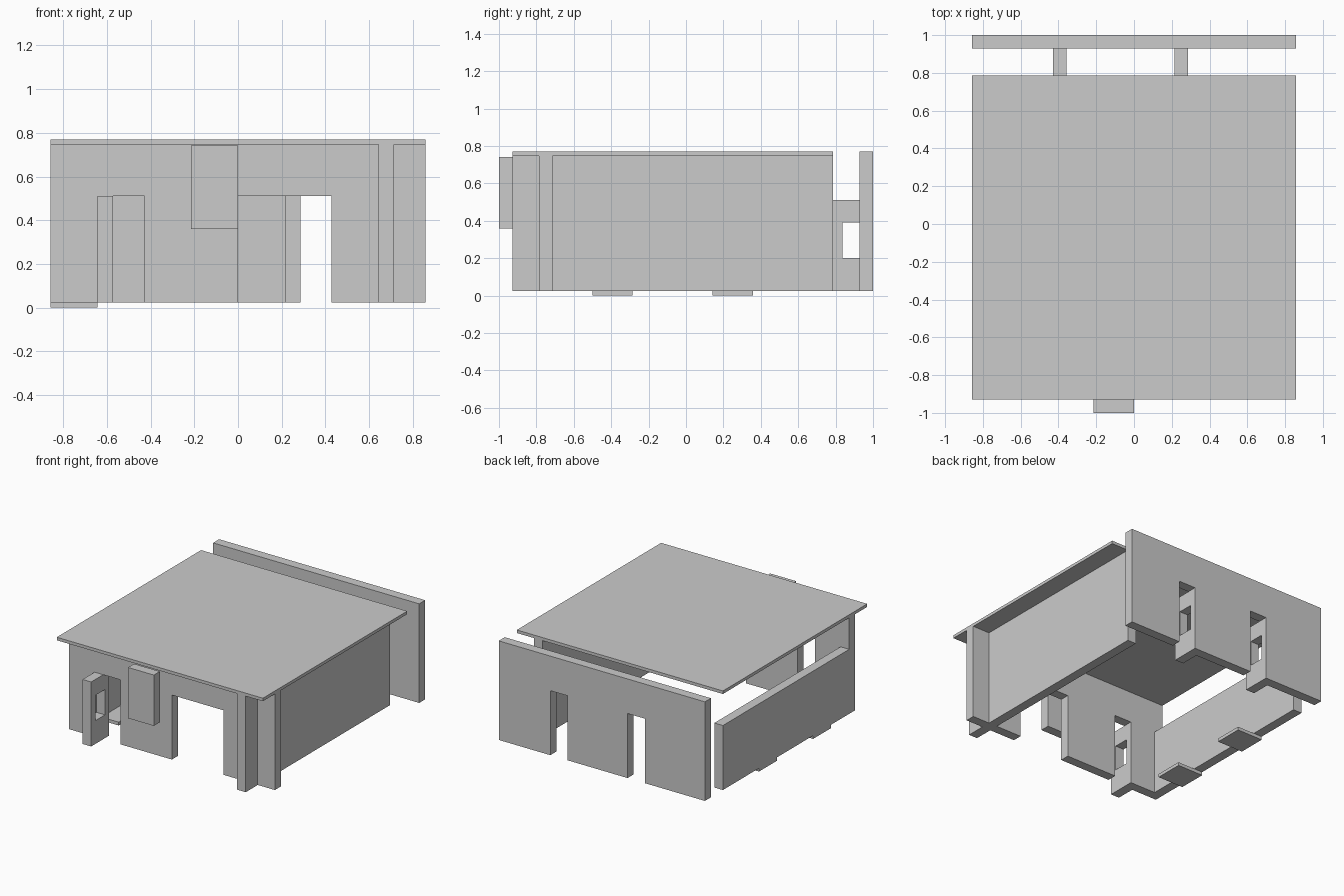
import bpy, bmesh
from mathutils import Vector

if "Cube" in bpy.data.objects:
    bpy.data.objects.remove(bpy.data.objects["Cube"])

U = 1 / 14                      # plan module
BASE, DOOR, CEIL, TOP = 0.025, 0.51, 0.747, 0.77


def extrude_faces(name, verts, faces, offset):
    """Flat faces pushed along offset into a closed solid."""
    me = bpy.data.meshes.new(name)
    bm = bmesh.new()
    vs = [bm.verts.new(v) for v in verts]
    fs = [bm.faces.new([vs[i] for i in f]) for f in faces]
    ext = bmesh.ops.extrude_face_region(bm, geom=fs, use_keep_orig=True)
    moved = [g for g in ext["geom"] if isinstance(g, bmesh.types.BMVert)]
    bmesh.ops.translate(bm, verts=moved, vec=Vector(offset))
    bmesh.ops.recalc_face_normals(bm, faces=bm.faces)
    bm.to_mesh(me)
    bm.free()
    ob = bpy.data.objects.new(name, me)
    bpy.context.collection.objects.link(ob)
    return ob


def box(name, x, y, z):
    verts = [(x[0], y[0], z[0]), (x[1], y[0], z[0]), (x[1], y[1], z[0]), (x[0], y[1], z[0])]
    return extrude_faces(name, verts, [(0, 1, 2, 3)], (0, 0, z[1] - z[0]))


def wall_with_doors(name, y, top, doors):
    """Wall along x with openings cut up from its bottom edge."""
    pts = [(-12 * U, BASE)]
    for a, b in doors:
        pts += [(a, BASE), (a, DOOR), (b, DOOR), (b, BASE)]
    pts += [(12 * U, BASE), (12 * U, top), (-12 * U, top)]
    verts = [(x, y, z) for x, z in pts]
    return extrude_faces(name, verts, [range(len(verts))], (0, U, 0))


def door_leaf(name, x, y):
    """Open door leaf with a window."""
    def ring(y0, y1, z0, z1):
        return [(x, y0, z0), (x, y1, z0), (x, y1, z1), (x, y0, z1)]
    verts = ring(y, y + 3 * U, BASE, DOOR) + ring(y + 0.05, y + 3 * U - 0.05, 0.2, 0.39)
    faces = [(i, (i + 1) % 4, 4 + (i + 1) % 4, 4 + i) for i in range(4)]
    return extrude_faces(name, verts, faces, (U, 0, 0))


# roof slab
box("roof", (-12 * U, 12 * U), (-13 * U, 11 * U), (CEIL, TOP))

# front and back walls with door openings
wall_with_doors("front_wall", -11 * U, CEIL, [(-9 * U, -6 * U), (0, 6 * U)])
wall_with_doors("back_wall", 13 * U, TOP, [(-6 * U, -3 * U), (3 * U, 6 * U)])

# tall right wall, low left wall
box("right_wall", (9 * U, 10 * U), (-13 * U, 11 * U), (BASE, CEIL))
box("left_wall", (-12 * U, -11 * U), (-10 * U, 11 * U), (BASE, DOOR))

# open door leaves
door_leaf("front_door", -9 * U, -13 * U)
door_leaf("back_door_left", -6 * U, 11 * U)
door_leaf("back_door_right", 3 * U, 11 * U)

# hanging sign panel in front
box("front_panel", (-3 * U, 0), (-14 * U, -13 * U), (0.36, 0.742))

# floor plates under the left wall
for i, y in enumerate((-7 * U, 2 * U)):
    box(f"floor_plate_{i + 1}", (-12 * U, -9 * U), (y, y + 3 * U), (0, BASE))
